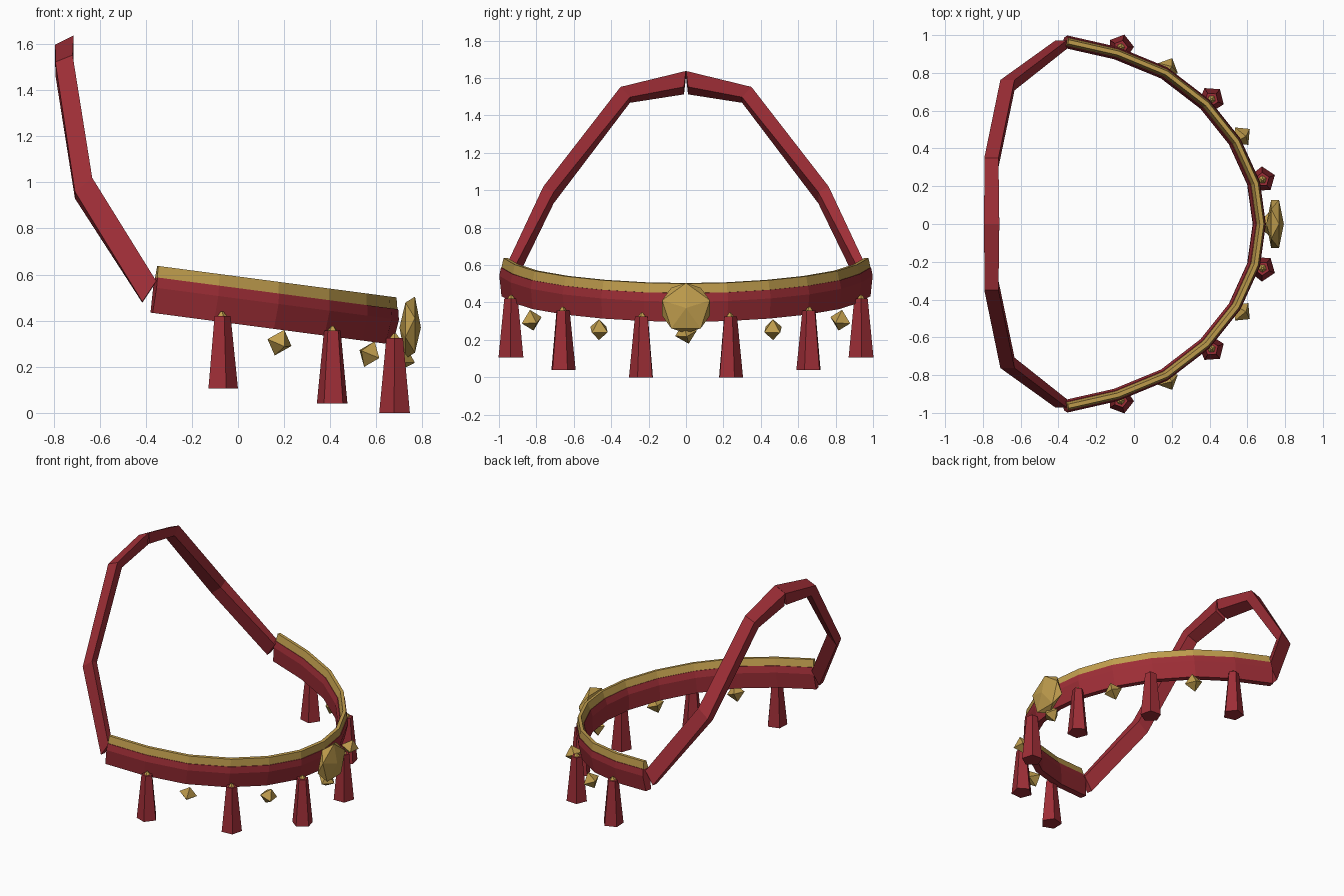
import bpy, bmesh, math
from mathutils import Vector, Matrix

cube = bpy.data.objects.get("Cube")
if cube:
    bpy.data.objects.remove(cube, do_unlink=True)


def material(name, color):
    m = bpy.data.materials.new(name)
    m.use_nodes = True
    m.diffuse_color = color
    m.node_tree.nodes["Principled BSDF"].inputs["Base Color"].default_value = color
    return m


RED = material("deep red", (0.34, 0.027, 0.037, 1))
GOLD = material("old gold", (0.53, 0.34, 0.075, 1))


def finish(name, bm, mat):
    bmesh.ops.recalc_face_normals(bm, faces=bm.faces)
    me = bpy.data.meshes.new(name)
    bm.to_mesh(me)
    bm.free()
    me.materials.append(mat)
    ob = bpy.data.objects.new(name, me)
    bpy.context.collection.objects.link(ob)
    return ob


def loft(name, rings, mat):
    """Skin a row of equal cross-sections and cap both ends."""
    bm = bmesh.new()
    rows = [[bm.verts.new(p) for p in ring] for ring in rings]
    n = len(rows[0])
    for r, s in zip(rows, rows[1:]):
        for i in range(n):
            j = (i + 1) % n
            bm.faces.new((r[i], r[j], s[j], s[i]))
    bm.faces.new(rows[0])
    bm.faces.new(rows[-1])
    return finish(name, bm, mat)


# Curved band, sloping down toward +x
half = [(-.375, .965), (-.11, .905), (.145, .80), (.36, .635),
        (.52, .435), (.62, .215), (.65, 0)]
plan = half + [(x, -y) for x, y in reversed(half[:-1])]
path = [Vector((x, y, .385 - .132 * x)) for x, y in plan]
UP = Vector((.132, 0, 1)).normalized()


def band(name, profile, mat):
    rings = []
    for i, p in enumerate(path):
        along = path[min(i + 1, len(path) - 1)] - path[max(i - 1, 0)]
        out = UP.cross(along).normalized()
        if out.dot(Vector((p.x + .4, p.y, 0))) < 0:
            out = -out
        rings.append([p + out * o + UP * h for o, h in profile])
    loft(name, rings, mat)


def mirrored(side):
    return side + [(-o, h) for o, h in reversed(side)]


band("band", mirrored([(.022, 0), (.034, .11), (.025, .155)]), RED)
band("band_trim", mirrored([(.022, .153), (.011, .205)]), GOLD)

# Tall strap in two halves: centre, outward thickness, sideways width
strap = [((-.385, .95, .525), (0, .045, .005), (.06, 0, .09)),
         ((-.67, .735, .975), (0, .055, .03), (.075, 0, .06)),
         ((-.755, .325, 1.51), (0, .05, .055), (.075, 0, .03)),
         ((-.753, .006, 1.575), (0, -.01, .085), (.08, 0, .04))]
for side, label in ((1, "back"), (-1, "front")):
    rings = []
    for c, a, b in strap:
        c, a, b = Vector(c), Vector(a) / 2, Vector(b) / 2
        ring = [c + a + b, c + a - b, c - a - b, c - a + b]
        rings.append([Vector((p.x, p.y * side, p.z)) for p in ring])
    loft("strap_" + label, rings, RED)


# Five-sided tassels with gold tips
def pentagon(center, radius, z, turn):
    return [Vector((center[0] + radius * math.cos(turn + math.tau * i / 5),
                    center[1] + radius * math.sin(turn + math.tau * i / 5), z))
            for i in range(5)]


# Faceted charm made from a tilted octahedron
def charm(name, loc, turn, tilt=.25):
    bm = bmesh.new()
    xf = (Matrix.Translation(loc) @ Matrix.Rotation(turn, 4, 'Z')
          @ Matrix.Rotation(tilt, 4, 'X') @ Matrix.Rotation(.3, 4, 'Y'))
    r = .06
    bmesh.ops.create_cone(bm, segments=4, radius1=r, radius2=0, depth=r,
                          cap_ends=False, matrix=Matrix.Translation((0, 0, r / 2)))
    bmesh.ops.create_cone(bm, segments=4, radius1=0, radius2=r, depth=r,
                          cap_ends=False, matrix=Matrix.Translation((0, 0, -r / 2)))
    bmesh.ops.remove_doubles(bm, verts=bm.verts, dist=.001)
    bm.transform(xf)
    finish(name, bm, GOLD)


tassels = [(-.07, .935, .105, .42, 1.3), (.41, .66, .04, .357, .87),
           (.68, .235, 0, .325, .35)]
charms = [(.18, .825, .305, 1.1), (.57, .465, .255, .65)]
for side, label in ((1, "back"), (-1, "front")):
    for i, (x, y, low, high, turn) in enumerate(tassels):
        at, t = (x, y * side), turn * side
        loft(f"tassel_{label}_{i}", [pentagon(at, .07, low, t),
                                     pentagon(at, .038, high, t)], RED)
        loft(f"tassel_tip_{label}_{i}", [pentagon(at, .022, high, t),
                                         pentagon(at, .006, high + .02, t)], GOLD)
    for i, (x, y, z, turn) in enumerate(charms):
        charm(f"charm_{label}_{i}", (x, y * side, z), turn * side, .25 * side)
charm("charm_middle", (.71, 0, .235), 0)

# Large flattened gem at the middle of the band
bm = bmesh.new()
bmesh.ops.create_icosphere(bm, subdivisions=1, radius=.15)
bm.transform(Matrix.Rotation(math.pi / 2, 4, 'Y'))
ring = [v.co for v in bm.verts if .02 < v.co.x < .12]
top = max(ring, key=lambda p: p.z)
bm.transform(Matrix.Rotation(math.atan2(top.y, top.z), 4, 'X'))
bm.transform(Matrix.Translation((.747, 0, .37)) @ Matrix.Diagonal((.31, 1, 1, 1)))
finish("gem", bm, GOLD)
